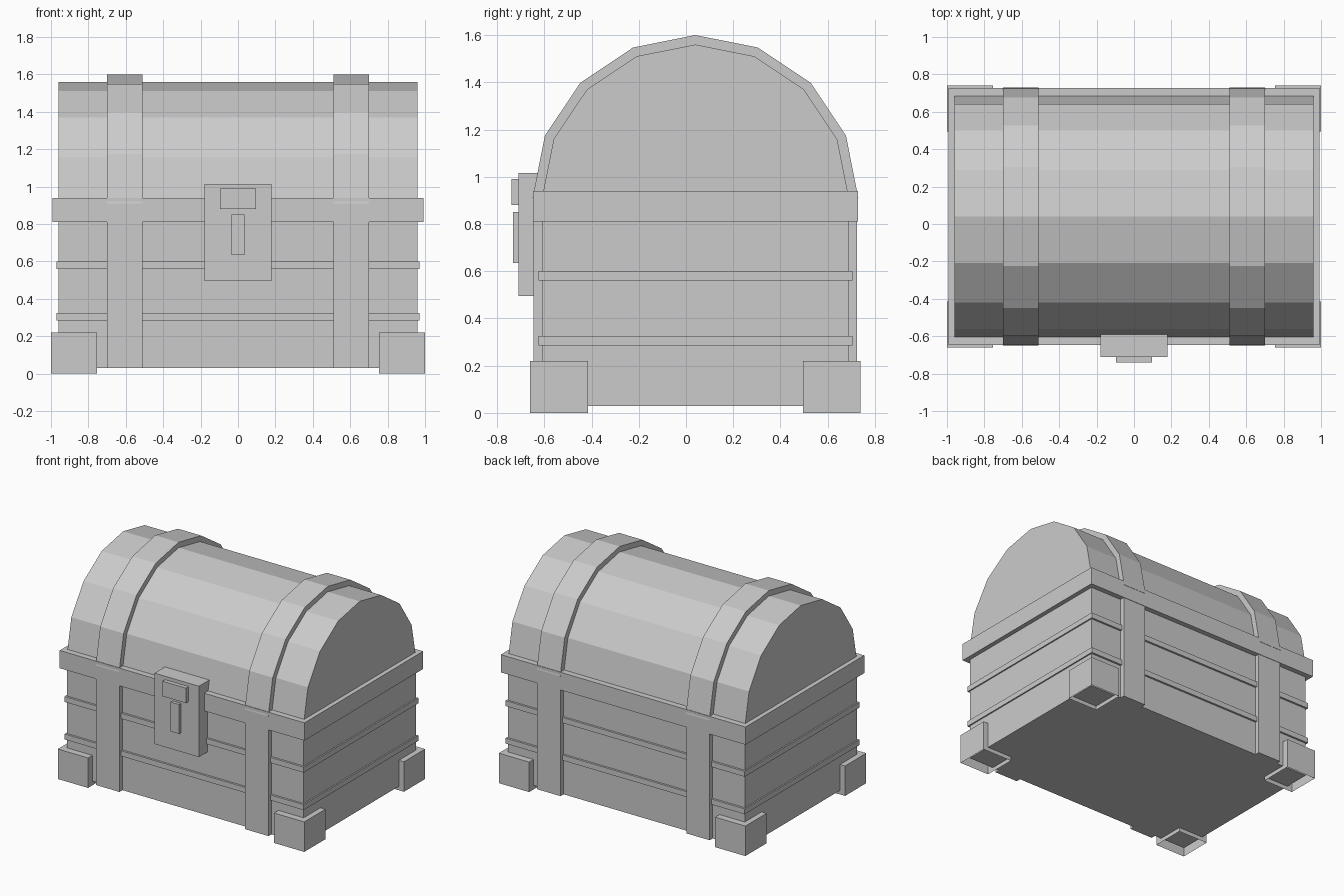
import bpy, bmesh, math

if "Cube" in bpy.data.objects:
    bpy.data.objects.remove(bpy.data.objects["Cube"])

CY = 0.04          # depth centre of the chest (the lock sticks out in front)
LID_Z = 0.91       # height of the lid arc centre

gray = bpy.data.materials.new("plain gray")
gray.diffuse_color = (0.6, 0.6, 0.6, 1)
gray.use_nodes = True
gray.node_tree.nodes["Principled BSDF"].inputs["Base Color"].default_value = gray.diffuse_color


def finish(name, bm):
    bmesh.ops.recalc_face_normals(bm, faces=bm.faces)
    me = bpy.data.meshes.new(name)
    bm.to_mesh(me)
    bm.free()
    me.materials.append(gray)
    ob = bpy.data.objects.new(name, me)
    bpy.context.collection.objects.link(ob)
    return ob


def box(name, x, y, z, open_bottom=False):
    bm = bmesh.new()
    bmesh.ops.create_cube(bm, size=1)
    for v in bm.verts:
        v.co = [r[0] + (c + 0.5) * (r[1] - r[0]) for c, r in zip(v.co, (x, y, z))]
    if open_bottom:
        bm.faces.ensure_lookup_table()
        low = [f for f in bm.faces if all(abs(v.co.z - z[0]) < 1e-5 for v in f.verts)]
        bmesh.ops.delete(bm, geom=low, context='FACES_ONLY')
    return finish(name, bm)


def half_barrel(name, radius, x):
    # eight-sided half round, extruded along x
    bm = bmesh.new()
    pts = [(CY + radius * math.cos(math.pi * i / 8),
            LID_Z + radius * math.sin(math.pi * i / 8)) for i in range(9)]
    face = bm.faces.new([bm.verts.new((x[0], y, z)) for y, z in pts])
    new = bmesh.ops.extrude_face_region(bm, geom=[face])["geom"]
    for v in new:
        if isinstance(v, bmesh.types.BMVert):
            v.co.x = x[1]
    return finish(name, bm)


def around(d):
    return (CY - d, CY + d)


# Body, rim and domed lid
box("chest_body", (-0.96, 0.96), around(0.65), (0.03, 0.9))
box("rim_band", (-0.993, 0.993), around(0.688), (0.81, 0.94))
half_barrel("domed_lid", 0.65, (-0.96, 0.96))

# Thin strips running round the body
for name, z in (("lower_strip", 0.285), ("upper_strip", 0.56)):
    box(name, (-0.97, 0.97), around(0.665), (z, z + 0.04))

for side, s in (("left", -1), ("right", 1)):
    # Straps over the lid and down front and back
    xs = sorted((s * 0.51, s * 0.70))
    half_barrel(side + "_lid_strap", 0.69, xs)
    for end, t in (("front", -1), ("back", 1)):
        box(f"{side}_{end}_strap", xs,
            sorted((CY + t * 0.64, CY + t * 0.685)), (0.03, 0.88))
        # Corner feet, open underneath
        box(f"{side}_{end}_foot", sorted((s * 0.755, s * 1.0)),
            sorted((CY + t * 0.455, CY + t * 0.70)), (0, 0.22), True)

# Lock plate with its latch and key slot
box("lock_plate", (-0.18, 0.18), (-0.71, -0.59), (0.495, 1.015))
box("lock_latch", (-0.095, 0.095), (-0.74, -0.70), (0.88, 0.99))
box("lock_key_slot", (-0.035, 0.035), (-0.732, -0.70), (0.635, 0.85))
